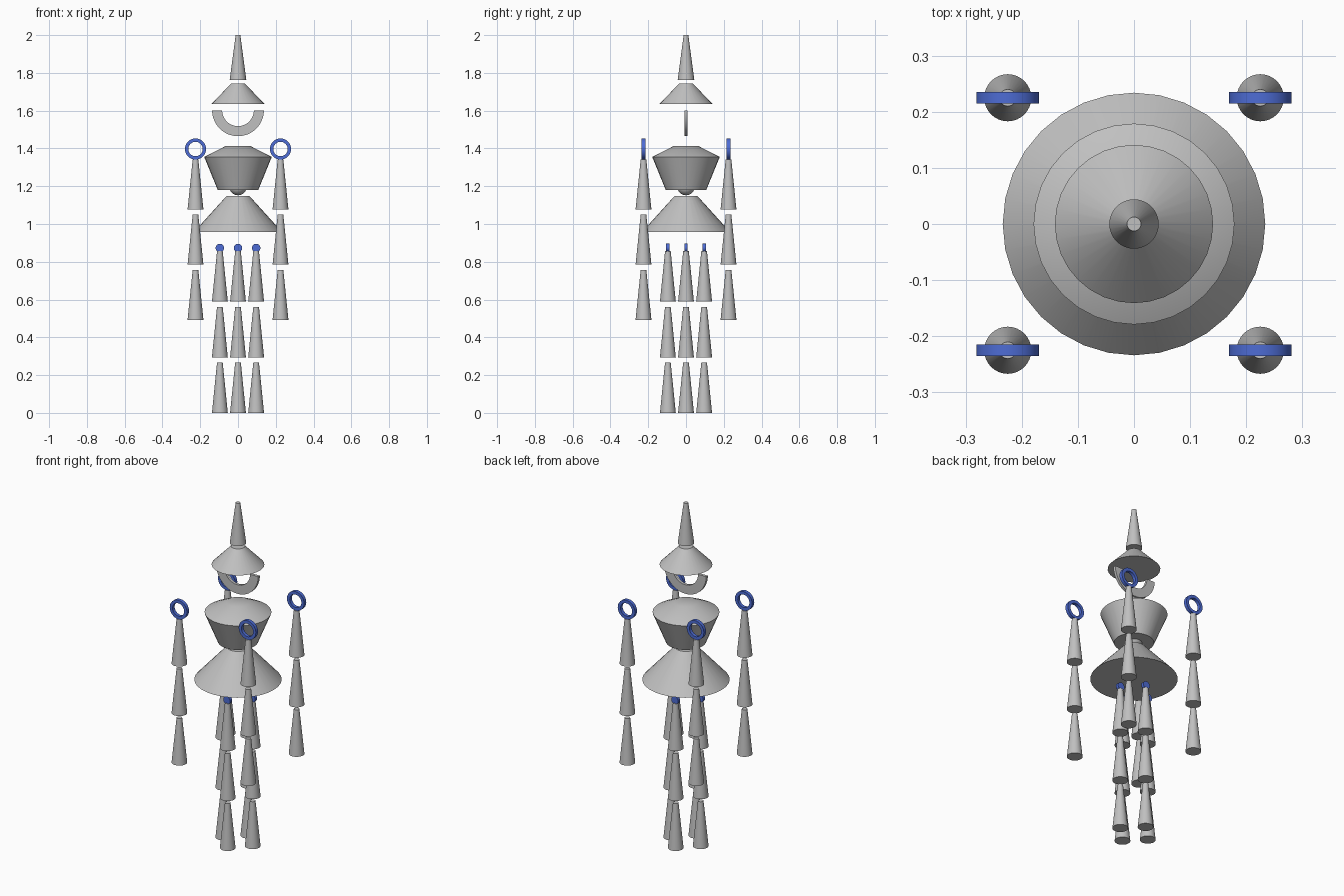
import bpy, bmesh, math
from mathutils import Vector

cube = bpy.data.objects.get("Cube")
if cube:
    bpy.data.objects.remove(cube, do_unlink=True)


def make_material(name, rgb):
    mat = bpy.data.materials.new(name)
    mat.use_nodes = True
    color = (*rgb, 1.0)
    mat.diffuse_color = color
    mat.node_tree.nodes["Principled BSDF"].inputs["Base Color"].default_value = color
    return mat


grey = make_material("silver grey", (0.53, 0.53, 0.53))
blue = make_material("royal blue", (0.075, 0.15, 0.66))


def finish(bm, name, mat, loc):
    bmesh.ops.recalc_face_normals(bm, faces=bm.faces)
    mesh = bpy.data.meshes.new(name)
    bm.to_mesh(mesh)
    bm.free()
    mesh.materials.append(mat)
    obj = bpy.data.objects.new(name, mesh)
    obj.location = loc
    bpy.context.collection.objects.link(obj)
    bpy.ops.object.select_all(action='DESELECT')
    obj.select_set(True)
    bpy.context.view_layer.objects.active = obj
    bpy.ops.object.shade_smooth_by_angle(angle=math.radians(30))
    return obj


def lathe(name, profile, loc, mat, axis='Z', turn=2 * math.pi, closed=False, steps=32):
    """Spin (radius, height) points about an axis and cap the open ends."""
    bm = bmesh.new()
    verts = [bm.verts.new((r, 0, h) if axis == 'Z' else (r, h, 0)) for r, h in profile]
    for a, b in zip(verts, verts[1:]):
        bm.edges.new((a, b))
    if closed:
        bm.edges.new((verts[-1], verts[0]))
    bmesh.ops.spin(bm, geom=bm.verts[:] + bm.edges[:], cent=(0, 0, 0),
                   axis=Vector((0, 0, 1)) if axis == 'Z' else Vector((0, 1, 0)),
                   angle=turn, steps=steps)
    bmesh.ops.remove_doubles(bm, verts=bm.verts[:], dist=1e-5)
    rims = [e for e in bm.edges if e.is_boundary]
    if rims:
        bmesh.ops.holes_fill(bm, edges=rims, sides=0)
    return finish(bm, name, mat, loc)


def cone(name, x, y, bottom, top, r_bottom, r_top):
    return lathe(name, [(r_bottom, 0), (r_top, top - bottom)], (x, y, bottom), grey)


def ring(name, loc, outer, inner, half, mat, turn=2 * math.pi):
    section = [(outer, -half), (outer, half), (inner, half), (inner, -half)]
    return lathe(name, section, loc, mat, 'Y', turn, closed=True)


# Head: pointed hat, brim and a half-ring face
cone("hat_tip", 0, 0, 1.763, 2.0, 0.044, 0.0125)
cone("hat_brim", 0, 0, 1.635, 1.743, 0.141, 0.037)
ring("face_half_ring", (0, 0, 1.602), 0.137, 0.084, 0.008, grey, math.pi)

# Body: torso, waist ball and skirt
lathe("torso", [(0.107, 1.18), (0.179, 1.355), (0.063, 1.414)], (0, 0, 0), grey)
ball = bmesh.new()
bmesh.ops.create_uvsphere(ball, u_segments=32, v_segments=16, radius=0.047)
finish(ball, "waist_ball", grey, (0, 0, 1.199))
cone("skirt", 0, 0, 0.957, 1.149, 0.234, 0.06)

# Four arms, each a ring above three hanging cones
for side, x in (("right", -0.225), ("left", 0.225)):
    for end, y in (("front", -0.225), ("back", 0.225)):
        label = f"{end}_{side}_arm"
        ring(label + "_ring", (x, y, 1.397), 0.056, 0.038, 0.01, blue)
        for i in range(3):
            base = 1.077 - i * 0.292
            cone(f"{label}_segment_{i + 1}", x, y, base, base + 0.264, 0.042, 0.015)

# Four legs in a diamond, each a disc above three stacked cones
spread = 0.096
for label, x, y in (("left_leg", spread, 0), ("right_leg", -spread, 0),
                    ("front_leg", 0, -spread), ("back_leg", 0, spread)):
    lathe(label + "_disc", [(0.0225, -0.009), (0.0225, 0.009)], (x, y, 0.873), blue, 'Y')
    for i in range(3):
        base = 0.589 - i * 0.2945
        cone(f"{label}_segment_{i + 1}", x, y, base, base + 0.267, 0.042, 0.015)
